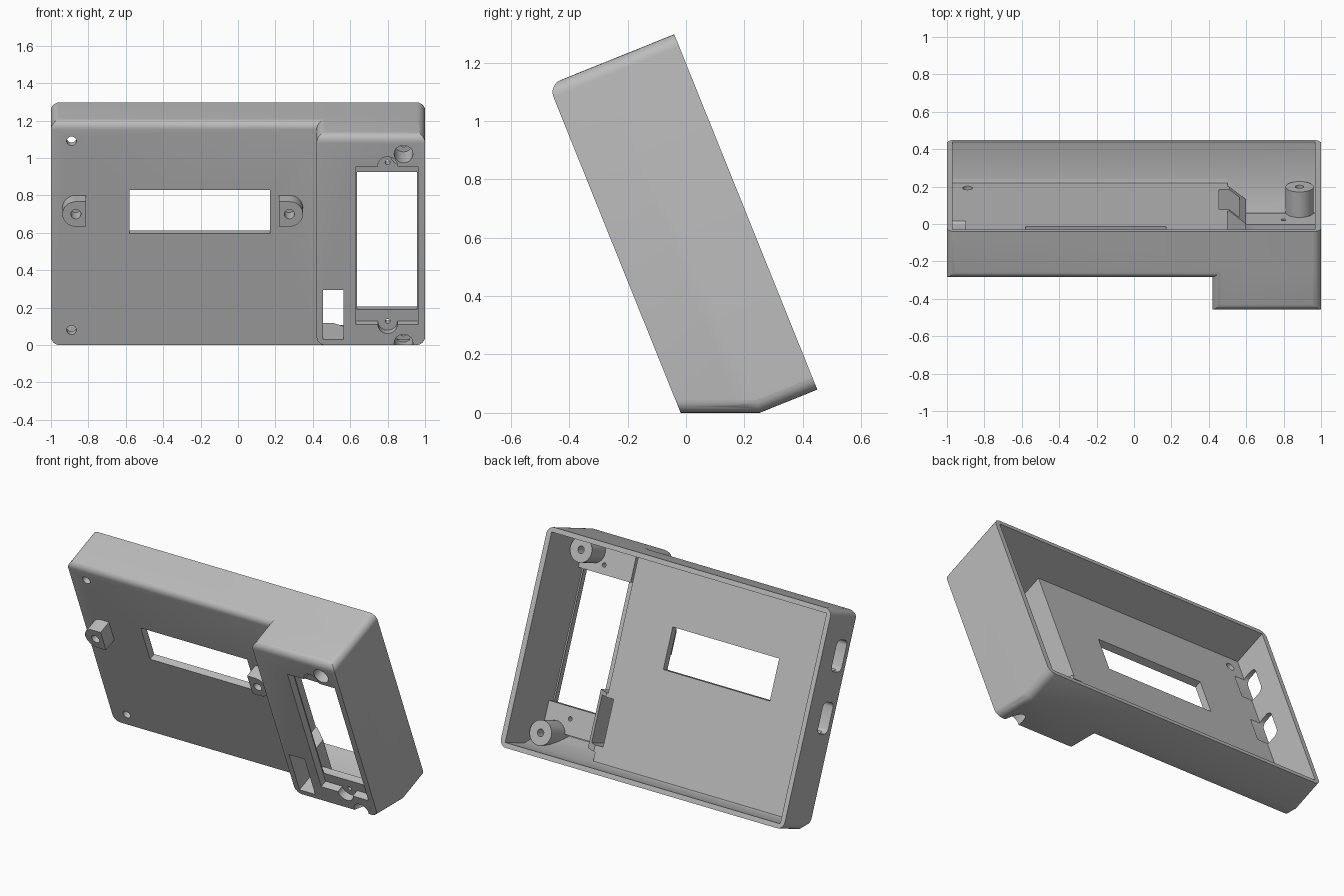
import bpy, bmesh, math
from mathutils import Matrix, Vector

if "Cube" in bpy.data.objects:
    bpy.data.objects.remove(bpy.data.objects["Cube"])

# Local frame before tilting: x across, y through the depth, z up the panel
TILT = math.radians(21.93)
T = math.tan(TILT)
FRONT, PANEL, BACK = -0.017, 0.17, 0.447      # thick front, thin front, open rim
LOW, TOP = -0.094, 1.218
WALL, FLOOR = 0.03, 0.215
POST_X, POST_Z = 0.885, (0.018, 1.107)

grey = bpy.data.materials.new("plain_grey")
grey.use_nodes = True
grey.diffuse_color = (0.5, 0.5, 0.5, 1)
grey.node_tree.nodes["Principled BSDF"].inputs["Base Color"].default_value = (0.5, 0.5, 0.5, 1)


def make(name, bm):
    bmesh.ops.recalc_face_normals(bm, faces=bm.faces)
    mesh = bpy.data.meshes.new(name)
    bm.to_mesh(mesh)
    bm.free()
    mesh.materials.append(grey)
    ob = bpy.data.objects.new(name, mesh)
    bpy.context.collection.objects.link(ob)
    return ob


def prism(name, points, axis, a, b):
    """Extrude a 2D outline along one axis; the outline uses the other two axes in order."""
    bm = bmesh.new()
    verts = []
    for p in points:
        co = list(p)
        co.insert(axis, a)
        verts.append(bm.verts.new(co))
    face = bm.faces.new(verts)
    new = bmesh.ops.extrude_face_region(bm, geom=[face])["geom"]
    move = Vector((0, 0, 0))
    move[axis] = b - a
    bmesh.ops.translate(bm, vec=move, verts=[v for v in new if isinstance(v, bmesh.types.BMVert)])
    return make(name, bm)


def box(name, x, y, z):
    return prism(name, [(x[0], z[0]), (x[1], z[0]), (x[1], z[1]), (x[0], z[1])], 1, *y)


def rod(name, x, z, r, y):
    ring = [(x + r * math.cos(i * math.tau / 32), z + r * math.sin(i * math.tau / 32)) for i in range(32)]
    return prism(name, ring, 1, *y)


def combine(target, others, op):
    """Apply boolean operations in turn and discard the tool objects."""
    for other in others:
        mod = target.modifiers.new("cut", "BOOLEAN")
        mod.operation, mod.solver, mod.object = op, "EXACT", other
        bpy.context.view_layer.update()
        result = bpy.data.meshes.new_from_object(target.evaluated_get(bpy.context.evaluated_depsgraph_get()))
        target.modifiers.clear()
        target.data = result
        bpy.data.objects.remove(other)


def profile(front, back, low, top, lift=0.0):
    """Side outline whose lower front is cut level with the ground."""
    off = lift / math.cos(TILT)
    knee = (off - low) / T
    return [(front, off - T * front), (knee, low), (back, low), (back, top), (front, top)]


def rounded_block(name, x0, x1, front, r=0.045):
    """Block with rounded top, bottom and upper front edges."""
    ob = prism(name, profile(front, BACK, LOW, TOP), 0, x0, x1)
    bm = bmesh.new()
    bm.from_mesh(ob.data)
    chosen = []
    for e in bm.edges:
        a, b = (v.co for v in e.verts)
        along_depth = abs(a.y - b.y) > 0.01
        upper_front = all(abs(c.y - front) < 1e-4 and c.z > 1 for c in (a, b))
        if along_depth or upper_front:
            chosen.append(e)
    bmesh.ops.bevel(bm, geom=chosen, offset=r, segments=6, profile=0.5, affect="EDGES")
    bm.to_mesh(ob.data)
    bm.free()
    return ob


# Hollow shell: wide shallow tray joined to a deeper bay
case = rounded_block("case", -1, 1, PANEL)
combine(case, [rounded_block("bay", 0.42, 1, FRONT)], "UNION")
inner = (BACK + 0.1, LOW + WALL, TOP - WALL, WALL)
combine(case, [prism("tray_hollow", profile(FLOOR, *inner), 0, -0.97, 0.967),
               prism("bay_hollow", profile(0.03, *inner), 0, 0.5, 0.967)], "DIFFERENCE")

# Pads behind the bay frame and a sloped housing for the socket
combine(case, [box("lower_pad", (0.6, 0.98), (0.01, 0.075), (0.03, 0.193)),
               box("upper_pad", (0.6, 0.98), (0.01, 0.075), (0.985, 1.2)),
               prism("socket_housing", [(0.48, 0.01), (0.6, 0.01), (0.6, 0.14), (0.51, FLOOR), (0.48, FLOOR)],
                     2, 0.0, 0.35)], "UNION")

# Openings in the front
cuts = [box("window", (-0.58, 0.17), (0.1, 0.3), (0.573, 0.826)),
        box("bay_recess", (0.63, 0.963), (-0.1, 0.03), (0.125, 1.036)),
        box("bay_opening", (0.637, 0.957), (-0.1, 0.2), (0.193, 0.985)),
        box("socket_opening", (0.455, 0.565), (-0.1, 0.3), (0.04, 0.325))]
for z in (0.125, 1.04):
    cuts += [rod("tab_recess", 0.8, z, 0.052, (-0.1, 0.03)), rod("tab_hole", 0.8, z, 0.013, (-0.1, 0.2))]
for z in POST_Z:
    cuts += [rod("corner_hole", -0.89, z, 0.026, (0.1, 0.3)), rod("post_bore", POST_X, z, 0.05, (-0.1, 0.12))]

# Two rounded slots in the side wall
for z in (0.945, 0.575):
    w, h, r = 0.055, 0.095, 0.035
    outline = []
    for i in range(24):
        t = (i + 0.5) * math.tau / 24
        c, s = math.cos(t), math.sin(t)
        outline.append((0.258 + math.copysign(w - r, c) + r * c, z + math.copysign(h - r, s) + r * s))
    cuts.append(prism("side_slot", outline, 0, -1.1, -0.9))
combine(case, cuts, "DIFFERENCE")
parts = [case]

# Hollow screw posts inside the bay, trimmed level with the ground
for label, z in zip(("lower", "upper"), POST_Z):
    post = rod(label + "_screw_post", POST_X, z, 0.075, (0.0, 0.222))
    ground = prism("ground_trim", [(-0.3, 0.3 * T + 0.01), (0.6, -0.6 * T + 0.01), (0.6, -1), (-0.3, -1)], 0, 0, 2)
    combine(post, [ground, rod("bore", POST_X, z, 0.05, (-0.1, 0.14)),
                   rod("pilot", POST_X, z, 0.022, (-0.1, 0.4))], "DIFFERENCE")
    parts.append(post)

# Mounting lugs beside the window, round on the outer end
for label, x, side in (("right", -0.867, -1), ("left", 0.275, 1)):
    arc = [(x + side * 0.072 * math.cos(t), 0.722 + 0.072 * math.sin(t))
           for t in (math.pi * (i / 16 - 0.5) for i in range(17))]
    ends = [(x - side * 0.055, 0.794), (x - side * 0.055, 0.65)]
    lug = prism(label + "_mounting_lug", arc + ends, 1, 0.08, PANEL + 0.005)
    combine(lug, [rod("lug_hole", x, 0.722, 0.027, (0, PANEL))], "DIFFERENCE")
    parts.append(lug)

# Lean the case back and shade the rounded edges
for ob in parts:
    ob.data.transform(Matrix.Rotation(TILT, 4, "X"))
    ob.data.materials.clear()
    ob.data.materials.append(grey)
    bpy.ops.object.select_all(action="DESELECT")
    ob.select_set(True)
    bpy.context.view_layer.objects.active = ob
    bpy.ops.object.shade_smooth_by_angle(angle=math.radians(30))
